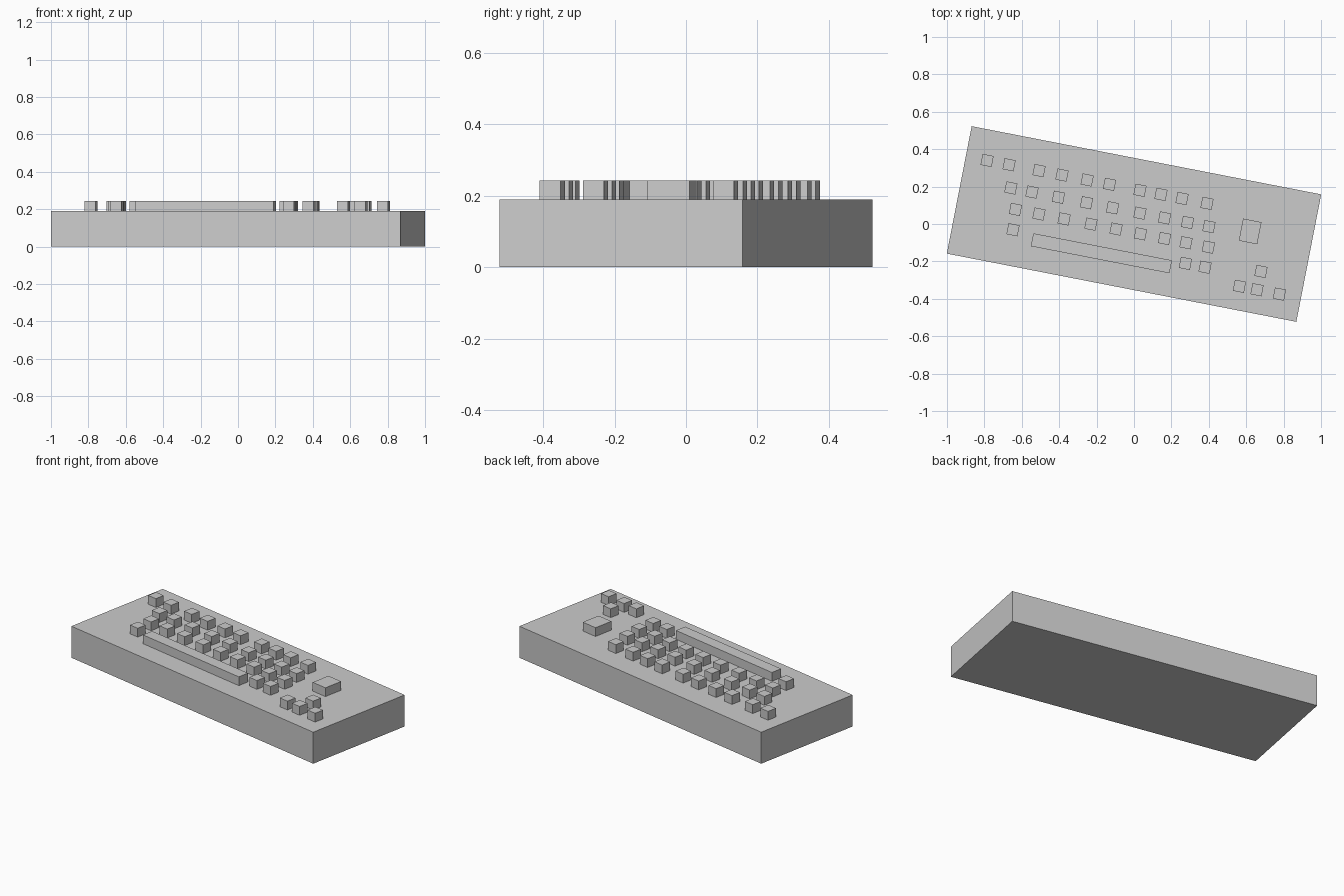
import bpy
from math import radians
from mathutils import Matrix

cube = bpy.data.objects.get("Cube")
if cube:
    bpy.data.objects.remove(cube, do_unlink=True)

# One plain material
grey = bpy.data.materials.new("light_grey")
grey.use_nodes = True
colour = (0.6, 0.6, 0.6, 1)
grey.diffuse_color = colour
grey.node_tree.nodes["Principled BSDF"].inputs["Base Color"].default_value = colour

TURN = Matrix.Rotation(radians(-11.04), 4, "Z")  # whole keyboard sits askew
CASE_TOP, KEY_TOP = 0.19, 0.243
KEY = 0.06


def box(name, u, v, width, depth, bottom, top):
    """Box placed in the keyboard's own axes, then turned with it."""
    bpy.ops.mesh.primitive_cube_add(size=1)
    ob = bpy.context.object
    ob.name = name
    place = Matrix.Translation((u, v, (bottom + top) / 2))
    ob.data.transform(TURN @ place @ Matrix.Diagonal((width, depth, top - bottom, 1)))
    ob.data.materials.append(grey)
    return ob


def key(name, u, v, width=KEY, depth=KEY):
    return box(name, u, v, width, depth, CASE_TOP, KEY_TOP)


# Case
box("case", 0, 0, 1.904, 0.694, 0, CASE_TOP)

# Rows of square keys: depth position, then positions along the row
rows = {
    "number_key": (0.183, (-.836, -.716, -.553, -.428, -.291, -.169, -.003, .111, .226, .362)),
    "upper_key": (0.063, (-.683, -.568, -.424, -.271, -.129, .02, .154, .279, .396)),
    "middle_key": (-0.045, (-.637, -.509, -.372, -.226, -.089, .044, .175, .292, .414)),
    "lower_key": (-0.154, (-.629, .31, .417)),
    "arrow_up_key": (-0.119, (.715,)),
    "arrow_key": (-0.219, (.617, .713, .835)),
}
for name, (v, columns) in rows.items():
    for i, u in enumerate(columns):
        key(f"{name}_{i + 1}", u, v)

# Large keys
key("space_bar", -0.141, -0.187, 0.755, 0.07)
key("enter_key", 0.617, 0.08, 0.1, 0.12)
